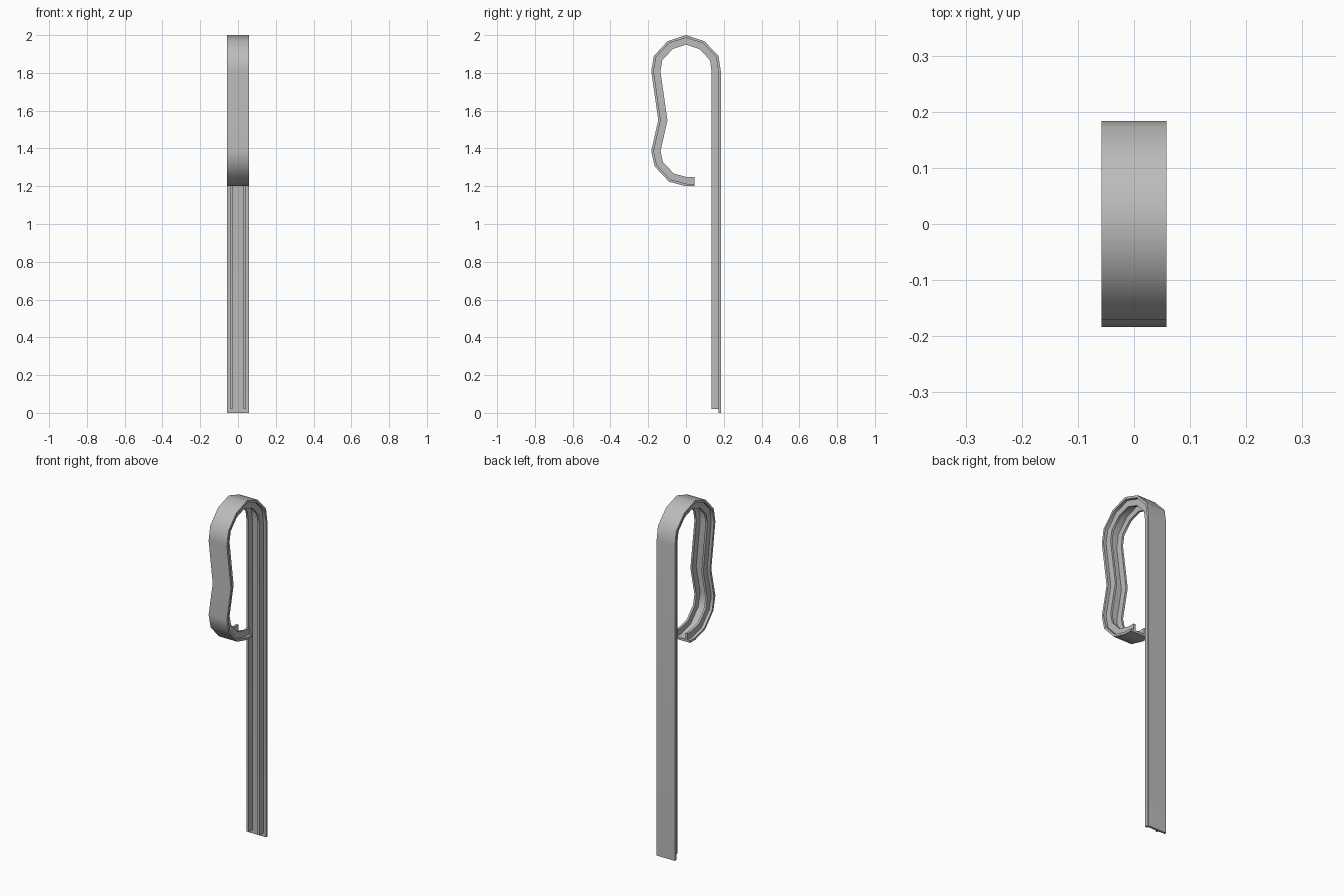
import bpy, bmesh, math
from mathutils import Vector

cube = bpy.data.objects.get("Cube")
if cube:
    bpy.data.objects.remove(cube, do_unlink=True)

steel = bpy.data.materials.new("grey metal")
steel.use_nodes = True
colour = (0.5, 0.5, 0.5, 1)
steel.diffuse_color = colour
steel.node_tree.nodes["Principled BSDF"].inputs["Base Color"].default_value = colour

# Outer edge of the bent strip in (y, z), from the foot of the leg round the hook
BEND = [(0.184, 1.81), (0.172, 1.89), (0.097, 1.968), (0, 2.0), (-0.097, 1.968),
        (-0.17, 1.89), (-0.184, 1.81), (-0.147, 1.55), (-0.184, 1.385),
        (-0.166, 1.305), (-0.09, 1.224), (0, 1.2), (0.045, 1.2)]


def offset(path, depth):
    """Shift a path inward by depth, with mitred corners."""
    pts = [Vector(p) for p in path]
    dirs = [(b - a).normalized() for a, b in zip(pts, pts[1:])]
    normals = [Vector((-d.y, d.x)) for d in dirs]
    result = []
    for i, p in enumerate(pts):
        n0, n1 = normals[max(i - 1, 0)], normals[min(i, len(normals) - 1)]
        mitre = (n0 + n1).normalized()
        result.append(p + mitre * depth / mitre.dot(n0))
    return result


def sweep(name, foot, x0, x1, d0, d1):
    """Sweep a rectangular section along the bent strip."""
    path = [(BEND[0][0], foot)] + BEND
    bm = bmesh.new()
    rings = []
    for a, b in zip(offset(path, d0), offset(path, d1)):
        rings.append([bm.verts.new((x, p.x, p.y))
                      for x, p in ((x0, a), (x1, a), (x1, b), (x0, b))])
    for r, s in zip(rings, rings[1:]):
        for i in range(4):
            j = (i + 1) % 4
            bm.faces.new((r[i], r[j], s[j], s[i]))
    bm.faces.new(rings[0])
    bm.faces.new(rings[-1])
    bmesh.ops.recalc_face_normals(bm, faces=bm.faces)
    mesh = bpy.data.meshes.new(name)
    bm.to_mesh(mesh)
    bm.free()
    mesh.materials.append(steel)
    obj = bpy.data.objects.new(name, mesh)
    bpy.context.collection.objects.link(obj)
    bpy.ops.object.select_all(action='DESELECT')
    obj.select_set(True)
    bpy.context.view_layer.objects.active = obj
    bpy.ops.object.shade_smooth_by_angle(angle=math.radians(50))


# Flat outer band
sweep("band", 0, -0.058, 0.058, 0, 0.013)

# Two stiffening ribs along the inner face
for side, x in (("left", 0.035), ("right", -0.035)):
    sweep(side + "_rib", 0.02, x - 0.006, x + 0.006, 0.012, 0.048)
